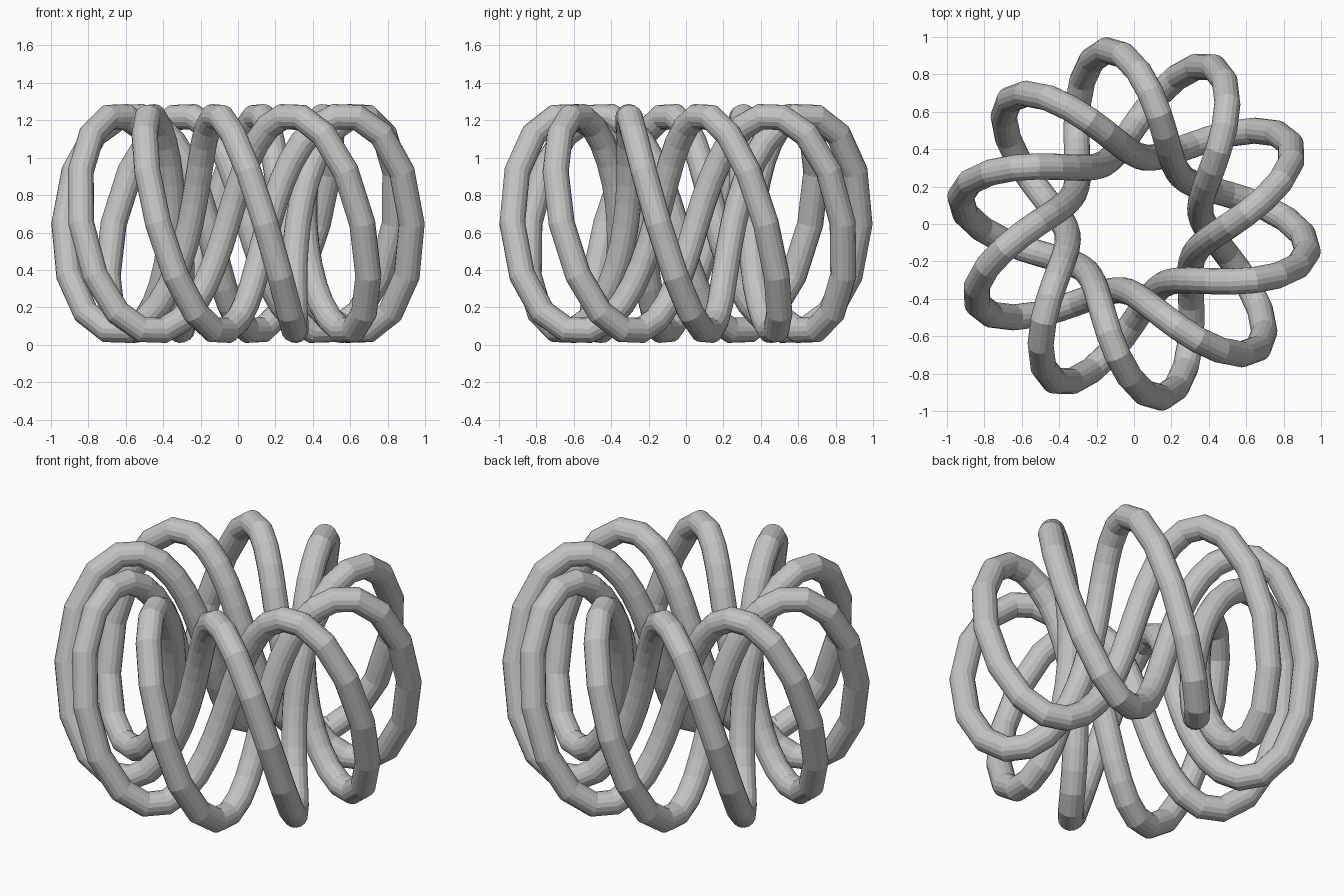
import bpy
from math import sin, cos, sqrt, radians, tau

cube = bpy.data.objects.get("Cube")
if cube:
    bpy.data.objects.remove(cube, do_unlink=True)

# Proportions of the knot
TURNS, LOOPS = 3, 10          # trips round the axis, loops round the ring
RING, REACH, RISE = 0.65, 0.29, 0.578
TUBE = 0.07
STEPS = 200
LEAN = REACH / RING           # how much the loops speed up on the outside
START = radians(-9)

# Plain grey material
grey = bpy.data.materials.new("grey")
grey.use_nodes = True
colour = (0.55, 0.55, 0.55, 1.0)
grey.diffuse_color = colour
grey.node_tree.nodes["Principled BSDF"].inputs["Base Color"].default_value = colour


def knot_point(t):
    """Centre line of the tube: an even knot on a tall ring, fastest outside."""
    angle = START + TURNS * t
    c, s = cos(LOOPS * t), sin(LOOPS * t)
    swell = 1 - LEAN * c
    radius = RING + REACH * (c - LEAN) / swell
    height = RISE + TUBE - RISE * sqrt(1 - LEAN * LEAN) * s / swell
    return (radius * cos(angle), radius * sin(angle), height, 1.0)


# Closed path with a round section
path = bpy.data.curves.new("knotted_tube", "CURVE")
path.dimensions = "3D"
path.fill_mode = "FULL"
path.bevel_depth = TUBE
path.bevel_resolution = 6
spline = path.splines.new("POLY")
spline.points.add(STEPS - 1)
for i, point in enumerate(spline.points):
    point.co = knot_point(tau * i / STEPS)
spline.use_cyclic_u = True
spline.use_smooth = False
path.materials.append(grey)

# Turn the swept tube into a faceted mesh
tube = bpy.data.objects.new("knotted_tube", path)
bpy.context.collection.objects.link(tube)
bpy.ops.object.select_all(action="DESELECT")
tube.select_set(True)
bpy.context.view_layer.objects.active = tube
bpy.ops.object.convert(target="MESH")
bpy.ops.object.shade_flat()
